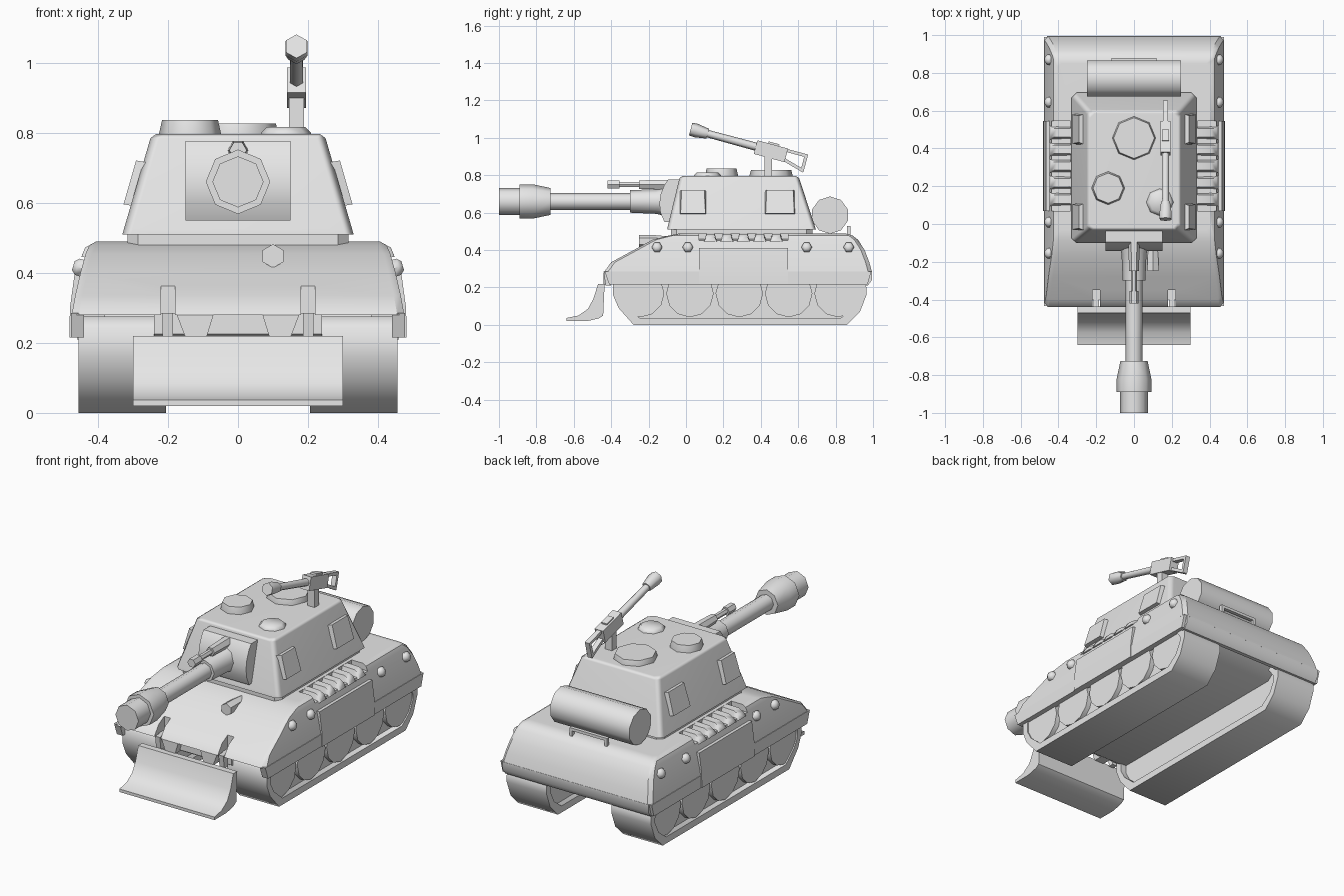
import bpy, bmesh, math
from mathutils import Vector

if "Cube" in bpy.data.objects:
    bpy.data.objects.remove(bpy.data.objects["Cube"])

GREY = bpy.data.materials.new("plain grey")
GREY.diffuse_color = (0.8, 0.8, 0.8, 1)
GREY.use_nodes = True
GREY.node_tree.nodes["Principled BSDF"].inputs["Base Color"].default_value = GREY.diffuse_color


def shade(ob, angle):
    """Smooth below the given angle, keeping large faces flat."""
    bpy.ops.object.select_all(action='DESELECT')
    ob.select_set(True)
    bpy.context.view_layer.objects.active = ob
    bpy.ops.object.shade_smooth_by_angle(angle=math.radians(angle))


def loft(name, rings, closed=False, angle=40):
    """Skin a list of equal-length point rings; cap the ends unless closed."""
    bm = bmesh.new()
    vs = [[bm.verts.new(p) for p in r] for r in rings]
    n = len(rings[0])
    pairs = list(zip(vs, vs[1:])) + ([(vs[-1], vs[0])] if closed else [])
    for a, b in pairs:
        for i in range(n):
            j = (i + 1) % n
            bm.faces.new((a[i], a[j], b[j], b[i]))
    if not closed:
        bm.faces.new(vs[0])
        bm.faces.new(vs[-1])
    bmesh.ops.recalc_face_normals(bm, faces=bm.faces)
    me = bpy.data.meshes.new(name)
    bm.to_mesh(me)
    bm.free()
    me.materials.append(GREY)
    ob = bpy.data.objects.new(name, me)
    bpy.context.collection.objects.link(ob)
    shade(ob, angle)
    return ob


def weighted(ob):
    ob.modifiers.new("weighted", 'WEIGHTED_NORMAL').keep_sharp = True


def prism(name, prof, x0, x1):
    """Extrude a (y, z) profile along x."""
    return loft(name, [[(x, y, z) for y, z in prof] for x in (x0, x1)])


def box(name, x0, x1, y0, y1, z0, z1):
    return prism(name, [(y0, z0), (y1, z0), (y1, z1), (y0, z1)], x0, x1)


def rod(name, start, direction, steps, n=8, phase=0.0, angle=50):
    """Turned shape: steps are (distance along axis, radius)."""
    d = Vector(direction).normalized()
    up = Vector((0, 1, 0)) if abs(d.z) > 0.9 else Vector((0, 0, 1))
    u = d.cross(up).normalized()
    v = u.cross(d)
    rings = []
    for t, r in steps:
        c = Vector(start) + d * t
        rings.append([c + r * (u * math.cos(a) + v * math.sin(a))
                      for a in (phase + 2 * math.pi * i / n for i in range(n))])
    return loft(name, rings, angle=angle)


def slab(hx, y0, y1, z, c):
    """Rectangle ring with chamfered corners."""
    return [(-hx + c, y0, z), (hx - c, y0, z), (hx, y0 + c, z), (hx, y1 - c, z),
            (hx - c, y1, z), (-hx + c, y1, z), (-hx, y1 - c, z), (-hx, y0 + c, z)]


def cut(ob, cutter):
    """Subtract a helper shape and remove it."""
    cutter.hide_render = True
    mod = ob.modifiers.new("cut", 'BOOLEAN')
    mod.operation = 'DIFFERENCE'
    mod.solver = 'EXACT'
    mod.object = cutter
    bpy.ops.object.select_all(action='DESELECT')
    ob.select_set(True)
    bpy.context.view_layer.objects.active = ob
    bpy.ops.object.modifier_apply(modifier=mod.name)
    bpy.data.objects.remove(cutter)


# Hull with slots for the blade arms and recesses for the louvres
hull = loft("hull", [slab(hx, y0, y1, z, 0.02) for z, y0, y1, hx in (
    (0.28, -0.44, 0.995, 0.475), (0.335, -0.40, 0.98, 0.465), (0.40, -0.28, 0.955, 0.45),
    (0.455, -0.18, 0.92, 0.435), (0.478, -0.09, 0.89, 0.425), (0.49, -0.03, 0.85, 0.405))])
for s in (-1, 1):
    cut(hull, box("slot_cutter", s * 0.2 - 0.02, s * 0.2 + 0.02, -0.5, -0.35, 0.2, 0.6))
    cut(hull, loft("recess_cutter", [[(s * x, y, z) for x, z in
                                      ((0.335, 0.46), (0.6, 0.44), (0.6, 0.6), (0.335, 0.6))]
                                     for y in (0.07, 0.545)]))
shade(hull, 28)
weighted(hull)

# Lower hull and rear skirt
prism("belly", [(-0.40, 0.285), (-0.40, 0.225), (-0.36, 0.2), (0.84, 0.2), (0.95, 0.285)],
      -0.24, 0.24)
prism("rear_skirt", [(0.965, 0.285), (0.95, 0.21), (0.972, 0.21), (0.994, 0.24), (0.995, 0.285)],
      -0.46, 0.46)

track = [(-0.39, 0.16), (-0.36, 0.09), (-0.28, 0.0), (0.86, 0.0), (0.93, 0.07), (0.965, 0.16),
         (0.965, 0.2), (0.92, 0.275), (-0.36, 0.275), (-0.39, 0.24)]
inner = [(0.2875 + (y - 0.2875) * 0.945, 0.135 + (z - 0.135) * 0.72) for y, z in track]

for s in (-1, 1):
    # Track belt, backing plate and road wheels
    loft("track_belt", [[(s * x, y, z) for y, z in p] for x, p in
                        ((0.205, track), (0.455, track), (0.455, inner), (0.205, inner))],
         closed=True, angle=55)
    prism("track_core", inner, s * 0.24, s * 0.42)
    for i in range(5):
        rod("road_wheel", (s * 0.38, -0.243 + 0.264 * i, 0.168), (s, 0, 0),
            [(0, 0.127), (0.068, 0.127)], 12)

    # Side skirts and centre panel
    prism("side_skirt", [(-0.435, 0.285), (-0.41, 0.215), (0.97, 0.215), (0.99, 0.285)],
          s * 0.44, s * 0.477)
    loft("side_panel", [[(s * x, y, z) for x, z in
                         ((0.44, 0.215), (0.482, 0.215), (0.48, 0.30), (0.465, 0.41), (0.43, 0.41))]
                        for y in (0.07, 0.545)])

    # Louvre ridges lying in the recess
    for i in range(5):
        y = 0.131 + 0.088 * i
        loft("louvre_ridge", [[(s * x, y + dy, z) for x, z, dy in
                               ((x0, 0.445, -0.035), (x0, 0.445, 0.035),
                                (x0, z0, 0.022), (x0, z0, -0.022))]
                              for x0, z0 in ((0.335, 0.489), (0.41, 0.487), (0.437, 0.472),
                                             (0.447, 0.447))])

    # Hull bolts
    for y in (-0.155, 0.01, 0.645, 0.87):
        rod("hull_bolt", (s * 0.435, y, 0.41), (s, 0, 0.3),
            [(0, 0.028), (0.025, 0.028), (0.037, 0.015)], 6)

    # Turret side plates lying on the sloped wall
    for y0, y1 in ((-0.035, 0.11), (0.42, 0.585)):
        loft("turret_side_plate", [
            [(s * x, a, 0.59 + k), (s * x, b, 0.59 + k), (s * (x - 0.036), b - k, 0.715 + k),
             (s * (x - 0.036), a + k, 0.715 + k)]
            for x, a, b, k in ((0.295, y0, y1, 0), (0.327, y0 + 0.006, y1 - 0.006, 0.006))])

    # Blade mounts and arms
    loft("blade_mount", [[(s * x, y, z) for x, z in
                          ((0.09, 0.215), (0.15, 0.215), (0.175, 0.28), (0.07, 0.28))]
                         for y in (-0.44, -0.37)])
    prism("blade_arm", [(-0.44, 0.285), (-0.43, 0.21), (-0.40, 0.21), (-0.395, 0.285)],
          s * 0.185, s * 0.215)

# Dozer blade
prism("dozer_blade", [(-0.64, 0.02), (-0.64, 0.037), (-0.575, 0.05), (-0.525, 0.085), (-0.495, 0.14),
                      (-0.47, 0.22), (-0.435, 0.22), (-0.443, 0.05), (-0.465, 0.035), (-0.53, 0.02)],
      -0.3, 0.3)

# Turret
loft("turret_ring", [slab(0.315, -0.08, 0.675, z, 0.03) for z in (0.48, 0.515)])
weighted(loft("turret", [slab(hx, y0, y1, z, c) for z, y0, y1, hx, c in (
    (0.51, -0.1, 0.695, 0.33, 0.025), (0.525, -0.098, 0.69, 0.326, 0.025),
    (0.785, -0.035, 0.605, 0.25, 0.025), (0.797, -0.018, 0.585, 0.233, 0.025))], angle=60))

# Roof hatches: centre, base radius, top radius, top height
for name, x, y, r0, r1, z in (("rear_hatch", 0, 0.455, 0.115, 0.108, 0.827),
                              ("left_hatch", -0.137, 0.19, 0.088, 0.08, 0.836),
                              ("right_hatch", 0.137, 0.115, 0.072, 0.055, 0.816)):
    rod(name, (x, y, 0.78), (0, 0, 1), [(0, r0), (0.02, r0), (z - 0.78, r1)], 8)

# Gun mantlet
prism("mantlet", [(0, 0.55), (-0.115, 0.55), (-0.137, 0.60), (-0.142, 0.65), (-0.135, 0.70),
                  (-0.115, 0.75), (-0.095, 0.777), (0, 0.777)], -0.15, 0.15)

# Main gun, muzzle at the front
rod("main_gun", (0, -1, 0.66), (0, 1, 0),
    [(0, 0.073), (0.11, 0.073), (0.11, 0.092), (0.18, 0.092), (0.275, 0.072), (0.275, 0.045),
     (0.70, 0.045), (0.70, 0.06), (0.84, 0.066), (0.90, 0.08)], 8)
# Small gun above the barrel
rod("upper_gun", (0, -0.42, 0.75), (0, 1, 0),
    [(0, 0.025), (0.065, 0.025), (0.065, 0.016), (0.17, 0.016), (0.17, 0.026), (0.30, 0.03),
     (0.36, 0.03)], 6)

# Headlight on the front slope
rod("headlight", (0.1, -0.25, 0.448), (0, 1, 0), [(0, 0.034), (0.06, 0.034), (0.16, 0.025)],
    6, math.pi / 2)

# Rolled bundle and rear handle
rod("bundle", (-0.25, 0.77, 0.587), (1, 0, 0), [(0, 0.1), (0.5, 0.1)], 10, math.pi / 10)
for x in (-0.11, 0.11):
    box("handle_post", x - 0.008, x + 0.008, 0.86, 0.88, 0.475, 0.525)
box("handle_bar", -0.118, 0.118, 0.86, 0.88, 0.512, 0.528)

# Roof machine gun: post, tilted barrel, receiver and grip frame
GX = 0.167
box("gun_post", GX - 0.022, GX + 0.022, 0.42, 0.46, 0.79, 0.92)
axis = Vector((0, 1, -0.27)).normalized()
side = Vector((0, 0.27, 1)).normalized()
tip = Vector((GX, 0.025, 1.047))
rod("roof_gun_barrel", tip, axis,
    [(0, 0.035), (0.03, 0.037), (0.095, 0.027), (0.095, 0.02), (0.37, 0.022)], 6, math.pi / 2, 65)


def gun_part(name, hx, t0, t1, h0, h1):
    """Block aligned with the tilted gun axis."""
    prism(name, [tuple((tip + axis * t + side * h).yz) for t, h in
                 ((t0, h0), (t1, h0), (t1, h1), (t0, h1))], GX - hx, GX + hx)


gun_part("receiver", 0.027, 0.36, 0.53, -0.04, 0.035)
gun_part("receiver_cover", 0.018, 0.42, 0.48, 0.03, 0.045)
gun_part("grip_top", 0.014, 0.52, 0.64, 0.015, 0.032)
gun_part("grip_back", 0.014, 0.625, 0.642, -0.065, 0.032)
prism("grip_brace", [tuple((tip + axis * t + side * h).yz) for t, h in
                     ((0.52, -0.035), (0.53, -0.02), (0.64, -0.05), (0.64, -0.068))],
      GX - 0.014, GX + 0.014)
